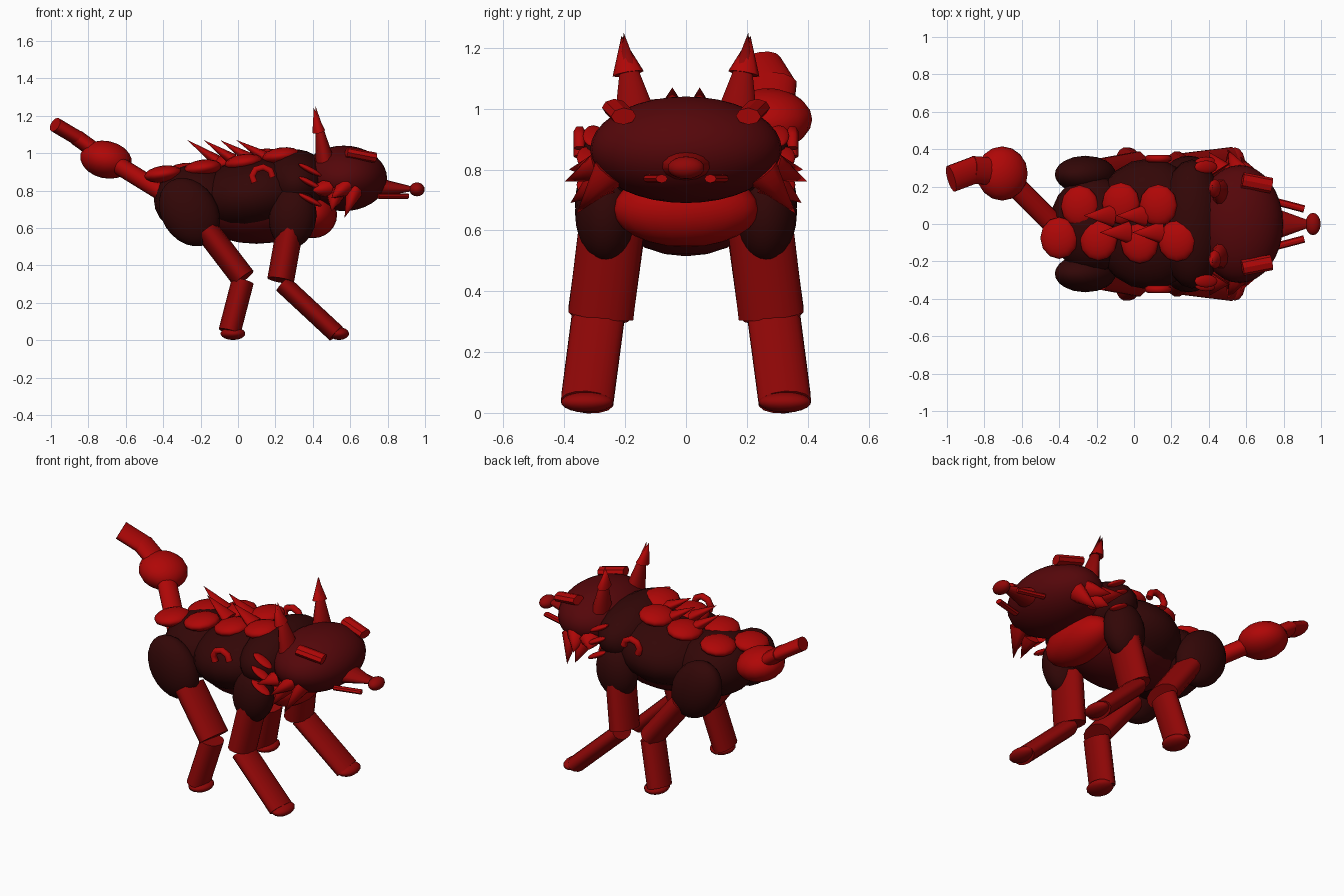
import bpy
import math
from mathutils import Matrix, Vector

cube = bpy.data.objects.get("Cube")
if cube:
    bpy.data.objects.remove(cube, do_unlink=True)


def make_material(name, rgb):
    m = bpy.data.materials.new(name)
    m.use_nodes = True
    m.diffuse_color = (*rgb, 1)
    m.node_tree.nodes["Principled BSDF"].inputs["Base Color"].default_value = (*rgb, 1)
    return m


RED = make_material("bright red", (0.43, 0.002, 0.002))
CRIMSON = make_material("deep red", (0.28, 0.002, 0.002))
MAROON = make_material("maroon", (0.09, 0.002, 0.003))
DARK = make_material("dark brown red", (0.032, 0.002, 0.002))


def finish(name, mat):
    ob = bpy.context.object
    ob.name = name
    ob.data.materials.append(mat)
    bpy.ops.object.shade_smooth_by_angle(angle=math.radians(35))
    return ob


def ball(name, loc, radii, mat, tilt=0.0, segments=20):
    """Ellipsoid, pitched about y by tilt degrees."""
    bpy.ops.mesh.primitive_uv_sphere_add(segments=segments, ring_count=segments // 2 + 2, radius=1)
    ob = finish(name, mat)
    turn = Matrix.Rotation(math.radians(tilt), 4, 'Y')
    ob.matrix_world = Matrix.Translation(loc) @ turn @ Matrix.Diagonal((*radii, 1))


def rod(name, a, b, across, depth, mat, taper=1.0, sides=14):
    """Elliptical cylinder or cone from a to b; across is its half width along y."""
    a, b = Vector(a), Vector(b)
    axis = (b - a).normalized()
    side = Vector((0, 1, 0))
    side = (side - axis * side.dot(axis)).normalized()
    third = axis.cross(side)
    bpy.ops.mesh.primitive_cone_add(vertices=sides, radius1=1, radius2=taper, depth=1)
    ob = finish(name, mat)
    frame = Matrix((side * across, third * depth, b - a)).transposed().to_4x4()
    ob.matrix_world = Matrix.Translation((a + b) / 2) @ frame


def spike(name, a, b, across, depth, mat=RED, sides=8):
    rod(name, a, b, across, depth, mat, 0.0, sides)


# Torso, neck and chest
ball("belly", (0.1, 0, 0.725), (0.36, 0.27, 0.21), MAROON)
ball("ribcage", (0.08, 0, 0.775), (0.31, 0.35, 0.2), DARK, -8)
ball("rump", (-0.22, 0, 0.75), (0.23, 0.26, 0.19), DARK)
ball("neck", (0.31, 0, 0.84), (0.18, 0.345, 0.18), DARK, -10)
ball("chest", (0.4, 0, 0.67), (0.13, 0.24, 0.125), RED)

# Head, snout and nose
ball("head", (0.565, 0, 0.865), (0.232, 0.315, 0.175), MAROON, 0, 32)
rod("snout", (0.76, 0, 0.815), (0.96, 0, 0.808), 0.085, 0.05, CRIMSON, 0.12)
ball("nose", (0.957, 0, 0.806), (0.041, 0.06, 0.037), CRIMSON, 0, 16)

for s, label in ((1, "left"), (-1, "right")):
    # Brows and whisker rods
    rod(f"{label}_brow", (0.58, s * 0.235, 1.005), (0.735, s * 0.205, 0.975), 0.042, 0.028, RED, 1, 8)
    rod(f"{label}_whisker", (0.75, s * 0.122, 0.77), (0.91, s * 0.08, 0.77), 0.02, 0.014, RED, 1, 8)

    # Ears with brighter tips
    spike(f"{label}_ear", (0.465, s * 0.165, 0.96), (0.415, s * 0.205, 1.25), 0.075, 0.05, CRIMSON, 10)
    spike(f"{label}_ear_tip", (0.432, s * 0.19, 1.115), (0.405, s * 0.212, 1.24), 0.052, 0.035)

    # Shoulders and haunches
    ball(f"{label}_shoulder", (0.292, s * 0.262, 0.66), (0.127, 0.103, 0.17), DARK, 8)
    ball(f"{label}_haunch", (-0.26, s * 0.265, 0.685), (0.15, 0.1, 0.195), DARK, -32)

    # Front leg
    rod(f"{label}_front_thigh", (0.28, s * 0.245, 0.61), (0.228, s * 0.28, 0.32), 0.11, 0.072, CRIMSON)
    rod(f"{label}_front_shin", (0.24, s * 0.29, 0.3), (0.525, s * 0.325, 0.035), 0.088, 0.05, CRIMSON)
    ball(f"{label}_front_paw", (0.54, s * 0.325, 0.035), (0.055, 0.086, 0.034), CRIMSON, 0, 14)

    # Hind leg
    rod(f"{label}_hind_thigh", (-0.165, s * 0.245, 0.585), (0.03, s * 0.28, 0.33), 0.11, 0.066, CRIMSON)
    rod(f"{label}_hind_shin", (0.025, s * 0.29, 0.315), (-0.045, s * 0.325, 0.045), 0.088, 0.06, CRIMSON)
    ball(f"{label}_hind_paw", (-0.027, s * 0.325, 0.035), (0.068, 0.086, 0.034), CRIMSON, 0, 14)

    # Cheek fur tufts
    tufts = [((0.62, 0.25, 0.79), (0.57, 0.36, 0.655)),
             ((0.56, 0.28, 0.81), (0.5, 0.4, 0.76)),
             ((0.52, 0.27, 0.77), (0.5, 0.38, 0.69)),
             ((0.46, 0.29, 0.81), (0.4, 0.385, 0.8))]
    for i, (a, b) in enumerate(tufts):
        spike(f"{label}_cheek_tuft_{i + 1}", (a[0], s * a[1], a[2]), (b[0], s * b[1], b[2]), 0.06, 0.045)

    # Slanted slashes on the side of the neck
    for i, (y, z) in enumerate(((0.305, 0.91), (0.325, 0.84), (0.325, 0.75))):
        ball(f"{label}_neck_slash_{i + 1}", (0.385, s * y, z), (0.07, 0.035, 0.016), RED, 28, 12)

    # Open hook marking on the flank
    curve = bpy.data.curves.new(f"{label}_flank_hook", 'CURVE')
    curve.dimensions = '3D'
    curve.bevel_depth = 0.02
    curve.bevel_resolution = 1
    curve.use_fill_caps = True
    line = curve.splines.new('POLY')
    line.points.add(5)
    for i, p in enumerate(line.points):
        t = math.radians(-5 + i * 45)
        p.co = (0.13 + 0.055 * math.cos(t), s * 0.35, 0.875 + 0.05 * math.sin(t), 1)
    curve.materials.append(RED)
    hook = bpy.data.objects.new(f"{label}_flank_hook", curve)
    bpy.context.collection.objects.link(hook)

# Back patches
patches = [(-0.4, -0.075, 0.888), (-0.19, -0.085, 0.92), (0.03, -0.1, 0.95), (0.23, -0.09, 0.985),
           (-0.29, 0.095, 0.902), (-0.07, 0.11, 0.946), (0.13, 0.1, 0.978)]
for i, loc in enumerate(patches):
    ball(f"back_patch_{i + 1}", loc, (0.102, 0.112, 0.045), RED, -8, 12)

# Back spikes, leaning toward the tail in a zigzag
for i in range(4):
    x = -0.115 + i * 0.087
    y = 0.045 if i % 2 == 0 else -0.045
    spike(f"back_spike_{i + 1}", (x, y, 0.96 + i * 0.006), (x - 0.155, y, 1.07), 0.06, 0.032)

# Tail
rod("tail_base", (-0.38, -0.05, 0.775), (-0.64, 0.21, 0.935), 0.06, 0.048, RED)
ball("tail_bulb", (-0.705, 0.27, 0.965), (0.14, 0.145, 0.1), RED, 12, 16)
rod("tail_middle", (-0.74, 0.28, 0.995), (-0.865, 0.29, 1.085), 0.075, 0.043, RED)
rod("tail_end", (-0.845, 0.292, 1.073), (-0.978, 0.242, 1.152), 0.073, 0.04, RED)
